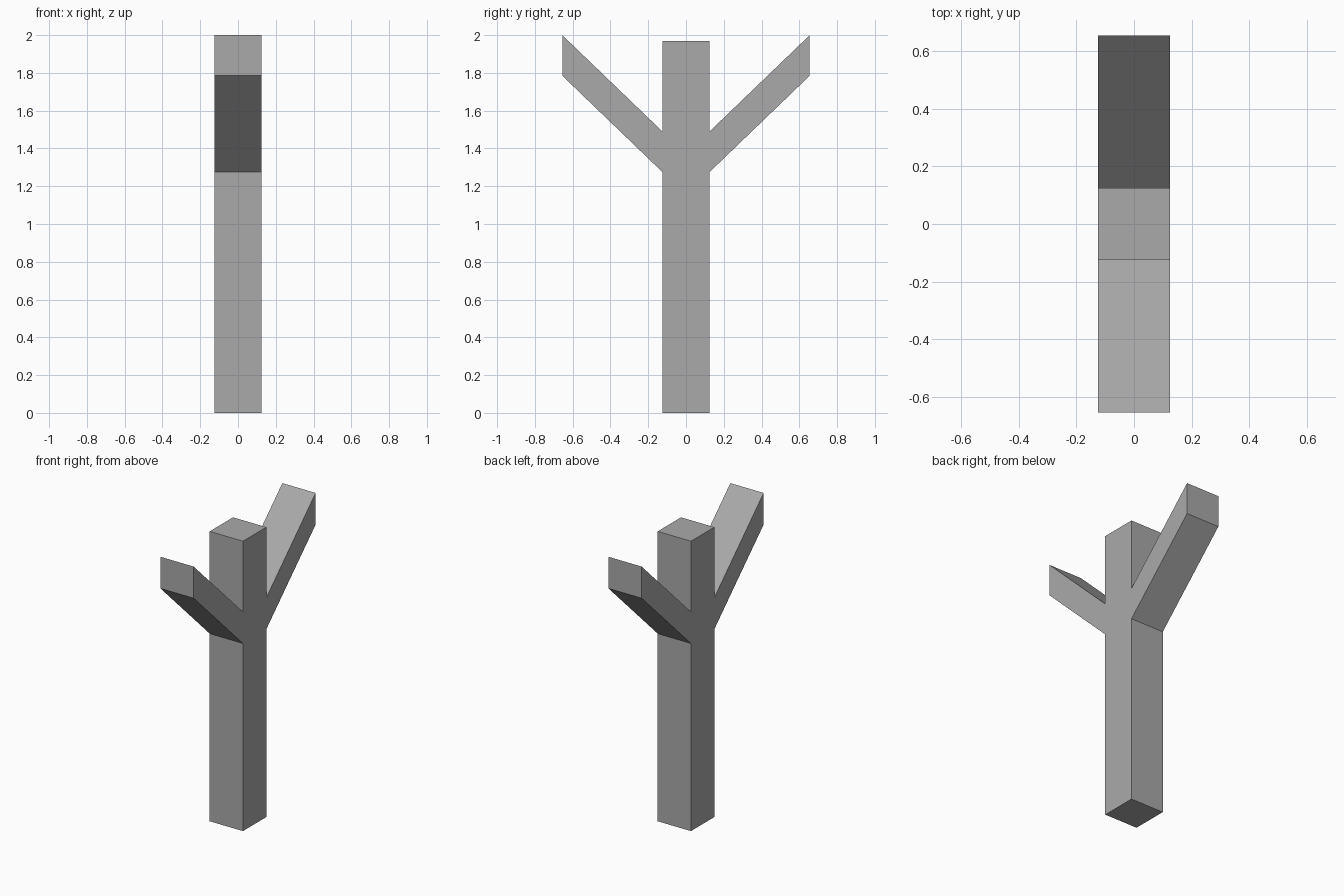
import bpy
import bmesh

cube = bpy.data.objects.get("Cube")
if cube:
    bpy.data.objects.remove(cube, do_unlink=True)

HALF = 0.125  # half thickness of the square post

# Plain grey material
grey = bpy.data.materials.new("plain_grey")
grey.use_nodes = True
colour = (0.4, 0.4, 0.4, 1.0)
grey.diffuse_color = colour
grey.node_tree.nodes["Principled BSDF"].inputs["Base Color"].default_value = colour

# Half outline of the post with one rising branch, as (y, z) from base to top
half = [(HALF, 0), (HALF, 1.275), (0.655, 1.785), (0.655, 2.0),
        (HALF, 1.49), (HALF, 1.97)]
outline = half + [(-y, z) for y, z in reversed(half)]

# Extrude the mirrored outline across x into one solid
bm = bmesh.new()
face = bm.faces.new([bm.verts.new((-HALF, y, z)) for y, z in outline])
result = bmesh.ops.extrude_face_region(bm, geom=[face], use_keep_orig=True)
moved = [v for v in result["geom"] if isinstance(v, bmesh.types.BMVert)]
bmesh.ops.translate(bm, vec=(2 * HALF, 0, 0), verts=moved)
bmesh.ops.recalc_face_normals(bm, faces=bm.faces)

mesh = bpy.data.meshes.new("branched_post")
bm.to_mesh(mesh)
bm.free()
mesh.materials.append(grey)
post = bpy.data.objects.new("branched_post", mesh)
bpy.context.collection.objects.link(post)
